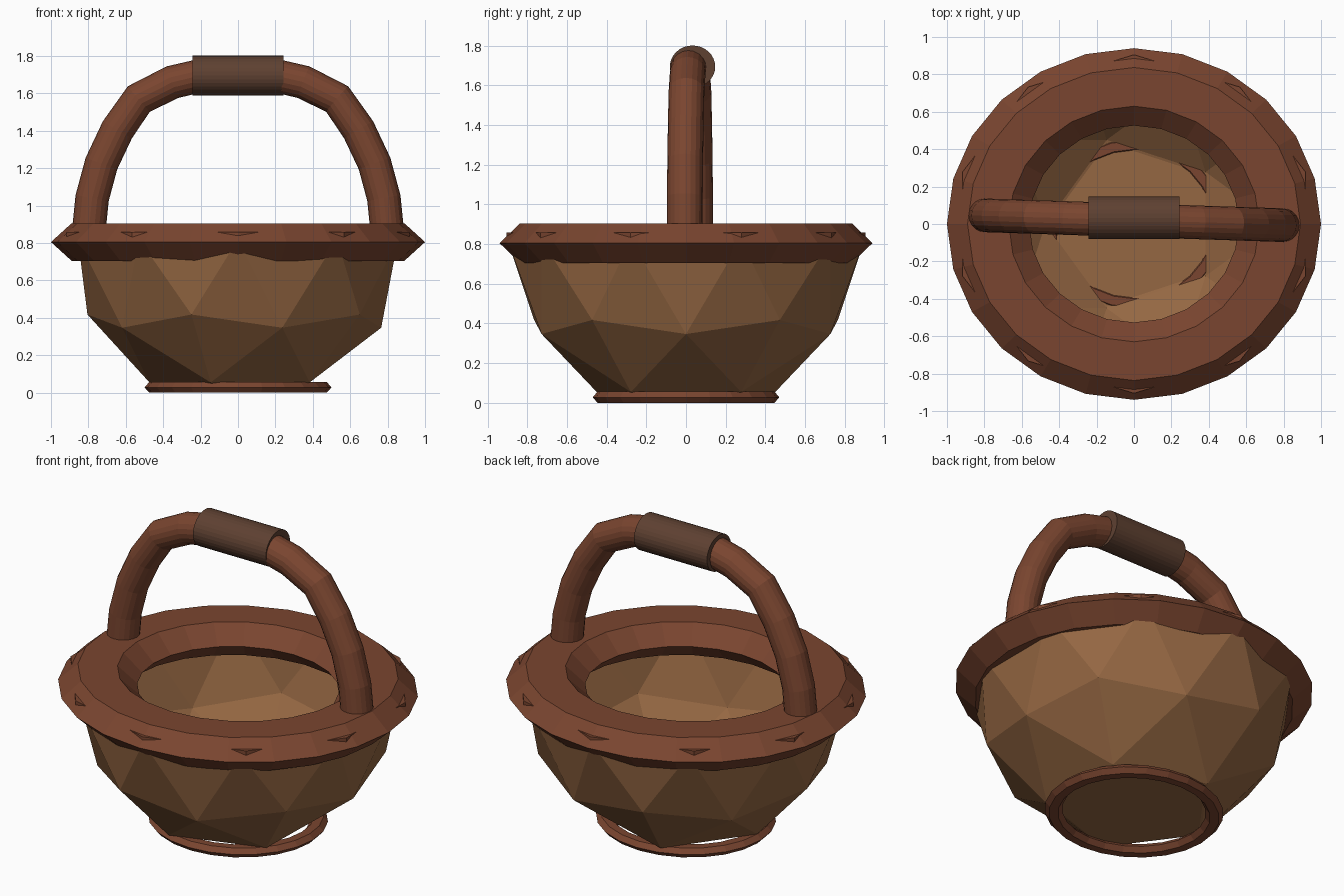
import bpy, bmesh, math
from mathutils import Vector

if "Cube" in bpy.data.objects:
    bpy.data.objects.remove(bpy.data.objects["Cube"])


def material(name, rgb):
    m = bpy.data.materials.new(name)
    m.diffuse_color = (*rgb, 1)
    m.use_nodes = True
    m.node_tree.nodes["Principled BSDF"].inputs["Base Color"].default_value = m.diffuse_color
    return m


REED = material("tan reed", (0.30, 0.136, 0.055))
RUST = material("rust brown", (0.195, 0.06, 0.029))
DARK = material("dark wrap", (0.112, 0.052, 0.031))


def finish(name, bm, mat):
    bmesh.ops.recalc_face_normals(bm, faces=bm.faces)
    me = bpy.data.meshes.new(name)
    bm.to_mesh(me)
    bm.free()
    me.materials.append(mat)
    ob = bpy.data.objects.new(name, me)
    bpy.context.collection.objects.link(ob)
    return ob


def ring(name, profile, sides, mat, turn=0.0, y_scale=0.94):
    """Closed (radius, z) profile turned about z, slightly squashed in y."""
    bm = bmesh.new()
    loops = []
    for i in range(sides):
        a = turn + math.tau * i / sides
        loops.append([bm.verts.new((r * math.cos(a), r * math.sin(a) * y_scale, z))
                      for r, z in profile])
    n = len(profile)
    for i in range(sides):
        p, q = loops[i], loops[(i + 1) % sides]
        for j in range(n):
            k = (j + 1) % n
            bm.faces.new((p[j], q[j], q[k], p[k]))
    return finish(name, bm, mat)


def hexagon(major, minor, z, height):
    return [(major + minor * math.cos(math.tau * k / 6),
             z + height * math.sin(math.tau * k / 6) / math.sin(math.tau / 6))
            for k in range(6)]


# Bowl: faceted ball with the top half removed and a flat pentagon floor
bm = bmesh.new()
bmesh.ops.create_icosphere(bm, subdivisions=2, radius=0.9)
bmesh.ops.translate(bm, verts=bm.verts, vec=(0, 0, 0.82))
for z, top in ((0.821, True), (0.05, False)):
    bmesh.ops.bisect_plane(bm, geom=bm.verts[:] + bm.edges[:] + bm.faces[:],
                           plane_co=(0, 0, z), plane_no=(0, 0, 1),
                           clear_outer=top, clear_inner=not top)
floor_edges = [e for e in bm.edges
               if e.is_boundary and all(v.co.z < 0.1 for v in e.verts)]
bmesh.ops.contextual_create(bm, geom=floor_edges)
finish("bowl", bm, REED)

# Rim and foot: hexagonal hoops
ring("rim", hexagon(0.78, 0.22, 0.805, 0.1), 24, RUST)
ring("foot_ring", hexagon(0.45, 0.05, 0.028, 0.028), 24, RUST)

# Ten-sided hoop inside the rim, only its corners show
ring("rim_corner_band", [(0.963, 0.815), (0.963, 0.858), (0.9, 0.858), (0.9, 0.815)],
     10, RUST, turn=math.radians(18))

# Handle: arched tube, running slightly askew
half = [(0.80, 0.84), (0.78, 1.04), (0.73, 1.225), (0.645, 1.405),
        (0.53, 1.57), (0.35, 1.66), (0.2, 1.695)]
path = [(-x, z) for x, z in half] + half[::-1]
path = [Vector((x, 0.02 - 0.033 * x, z)) for x, z in path]
SIDES, RAD = 20, 0.09
bm = bmesh.new()
loops = []
for i, p in enumerate(path):
    t = (path[min(i + 1, len(path) - 1)] - path[max(i - 1, 0)]).normalized()
    side = t.cross(Vector((0, 1, 0))).normalized()
    up = side.cross(t)
    loops.append([bm.verts.new(p + RAD * (side * math.cos(a) + up * math.sin(a)))
                  for a in (math.tau * k / SIDES for k in range(SIDES))])
for p, q in zip(loops, loops[1:]):
    for k in range(SIDES):
        m = (k + 1) % SIDES
        bm.faces.new((p[k], p[m], q[m], q[k]))
bm.faces.new(loops[0])
bm.faces.new(loops[-1])
finish("handle", bm, RUST)

# Grip: dark sleeve at the top of the handle
bpy.ops.mesh.primitive_cylinder_add(vertices=32, radius=0.112, depth=0.485,
                                    location=(0, 0.033, 1.695),
                                    rotation=(0, math.pi / 2, 0))
grip = bpy.context.object
grip.name = "grip"
grip.scale = (0.95, 1.02, 1)
grip.data.materials.append(DARK)
